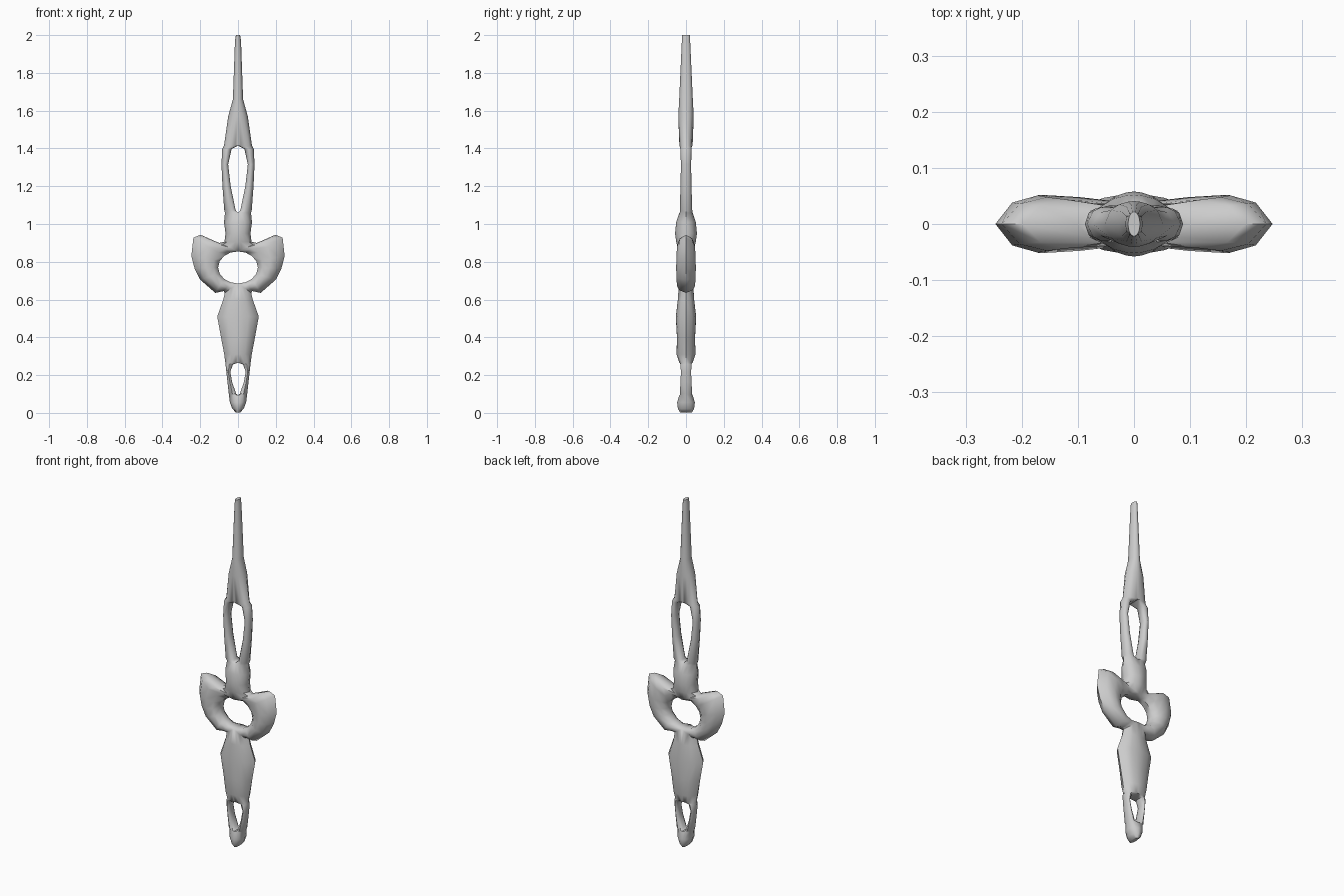
import bpy, bmesh
from math import sin, cos, pi

if "Cube" in bpy.data.objects:
    bpy.data.objects.remove(bpy.data.objects["Cube"])

SPAN = (0, .2, .5, .8, 1)
SOLID = (1, .97, .86, .6, 0)     # domed section where the body is filled
STRUT = (.35, .85, 1, .75, 0)    # rounded section beside an opening
TEARDROP = ((0, 0), (.05, .65), (.28, 1), (.6, .75), (.96, .25), (1, 0))

bm = bmesh.new()
rings = []


def section(xi, zi, xo, zo, d):
    """Closed half-body section from an inner edge round the outer rim."""
    heights = STRUT if xi > 1e-4 else SOLID
    pts = [(xi + (xo - xi) * t, -d * h, zi + (zo - zi) * t)
           for t, h in zip(SPAN, heights)]
    pts += [(x, -y, z) for x, y, z in reversed(pts[:-1])]
    rings.append([bm.verts.new(p) for p in pts])


def solid(*levels):
    """Filled sections given as height, half width, half depth."""
    for z, w, d in levels:
        section(0, z, w, z, d)


def slot(top, bottom, hole, w_top, w_bottom, bulge):
    """Teardrop opening with a rounded strut beside it."""
    for t, s in TEARDROP:
        z = top + (bottom - top) * t
        w = w_top + (w_bottom - w_top) * t + bulge * s
        section(hole * s, z, w, z, .035 - .008 * s)


def winged_ring(z, rx, rz, outline):
    """Oval opening whose sections fan out to the wing outline."""
    for i, (xo, zo) in enumerate(outline):
        a = pi * i / (len(outline) - 1)
        section(rx * sin(a), z + rz * cos(a), xo, zo, .038 + .014 * sin(a))


# Needle point and upper blade
solid((2, .011, .022), (1.97, .016, .022), (1.66, .027, .036),
      (1.57, .052, .041))
slot(1.415, 1.06, .052, .074, .069, .015)
# Collar
solid((1.01, .074, .052), (.95, .066, .058), (.905, .072, .052))
# Ring with crescent wings
winged_ring(.77, .105, .085, (
    (.10, .90), (.198, .943), (.236, .928), (.247, .83), (.23, .765),
    (.20, .705), (.12, .635), (.075, .645), (.07, .635)))
# Lower blade
solid((.6, .078, .043), (.51, .11, .054), (.4, .09, .048), (.31, .073, .05))
slot(.265, .095, .041, .067, .048, 0)
# Rounded foot
solid((.055, .043, .047), (.022, .03, .043), (.003, .012, .032))

# Skin the sections
for a, b in zip(rings, rings[1:]):
    for i in range(len(a)):
        j = (i + 1) % len(a)
        bm.faces.new((a[i], a[j], b[j], b[i]))
bm.faces.new(rings[0])
bm.faces.new(rings[-1])
bmesh.ops.recalc_face_normals(bm, faces=bm.faces)

# Open the centre plane so both halves weld together
centre = [f for f in bm.faces if all(abs(v.co.x) < 1e-5 for v in f.verts)]
bmesh.ops.delete(bm, geom=centre, context='FACES')
for v in bm.verts:
    if abs(v.co.x) < 1e-5:
        v.co.x = 0

mesh = bpy.data.meshes.new("ornate_blade")
bm.to_mesh(mesh)
bm.free()
blade = bpy.data.objects.new("ornate_blade", mesh)
bpy.context.collection.objects.link(blade)

# Mirror to the left side and smooth
mirror = blade.modifiers.new("mirror", 'MIRROR')
mirror.use_clip = True
mirror.merge_threshold = .0005
bpy.context.view_layer.objects.active = blade
blade.select_set(True)
bpy.ops.object.modifier_apply(modifier=mirror.name)
bpy.ops.object.shade_smooth_by_angle(angle=.9)
